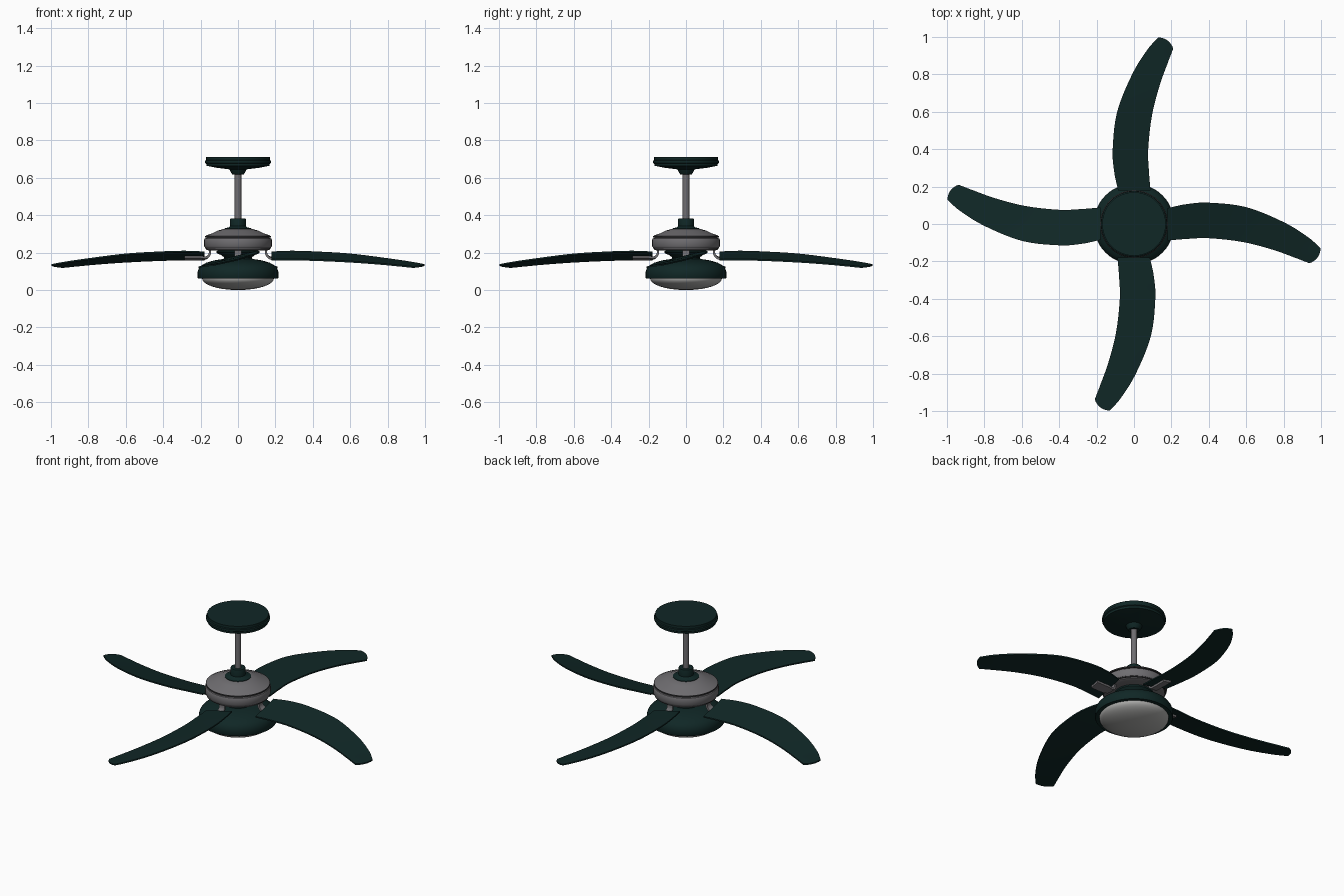
import bpy, bmesh, math
from mathutils import Vector, Matrix

if "Cube" in bpy.data.objects:
    bpy.data.objects.remove(bpy.data.objects["Cube"])


def material(name, rgb):
    m = bpy.data.materials.new(name)
    m.diffuse_color = (*rgb, 1)
    m.use_nodes = True
    m.node_tree.nodes["Principled BSDF"].inputs["Base Color"].default_value = m.diffuse_color
    return m


GREEN = material("dark green", (0.005, 0.02, 0.019))
GREY = material("metal grey", (0.16, 0.155, 0.165))
DARK = material("seam grey", (0.03, 0.03, 0.032))
GLASS = material("frosted glass", (0.42, 0.42, 0.41))


def finish(name, bm, mat, angle=35):
    bmesh.ops.remove_doubles(bm, verts=bm.verts, dist=1e-5)
    bmesh.ops.recalc_face_normals(bm, faces=bm.faces)
    me = bpy.data.meshes.new(name)
    bm.to_mesh(me)
    bm.free()
    me.materials.append(mat)
    ob = bpy.data.objects.new(name, me)
    bpy.context.collection.objects.link(ob)
    bpy.ops.object.select_all(action='DESELECT')
    ob.select_set(True)
    bpy.context.view_layer.objects.active = ob
    bpy.ops.object.shade_smooth_by_angle(angle=math.radians(angle))
    return ob


def lathe(name, profile, mat, n=48):
    """Revolve (radius, z) points around the z axis."""
    bm = bmesh.new()
    vs = [bm.verts.new((r, 0, z)) for r, z in profile]
    es = [bm.edges.new(p) for p in zip(vs, vs[1:])]
    bmesh.ops.spin(bm, geom=vs + es, cent=(0, 0, 0), axis=(0, 0, 1),
                   angle=2 * math.pi, steps=n, use_duplicate=False)
    return finish(name, bm, mat)


def smooth_path(pts, sub=5):
    """Catmull-Rom curve through the points."""
    p = [Vector(q) for q in pts]
    p = [2 * p[0] - p[1]] + p + [2 * p[-1] - p[-2]]
    out = []
    for a, b, c, d in zip(p, p[1:], p[2:], p[3:]):
        for i in range(sub):
            t = i / sub
            out.append(0.5 * (2 * b + (c - a) * t + (2 * a - 5 * b + 4 * c - d) * t * t
                              + (3 * b - a - 3 * c + d) * t ** 3))
    return out + [p[-2]]


def around(ob):
    """Repeat a part four times around the axis."""
    base = ob.name
    for k in range(4):
        o = ob if k == 0 else ob.copy()
        if k:
            bpy.context.collection.objects.link(o)
        o.name = f"{base}_{k + 1}"
        o.rotation_euler.z = k * math.pi / 2


# ceiling mount and rod
lathe("ceiling_canopy", [(0, .71), (.17, .71), (.17, .695), (.176, .692), (.176, .68),
                         (.17, .676), (.168, .664), (.11, .653), (.045, .645), (.038, .628),
                         (.03, .618), (0, .618)], GREEN)
lathe("down_rod", [(0, .64), (.018, .64), (.018, .33), (0, .33)], GREY, 24)
lathe("rod_collar", [(0, .383), (.04, .383), (.042, .378), (.042, .342), (.05, .335),
                     (.072, .33), (.072, .318), (0, .318)], GREEN, 32)

# motor housing with dark seams
lathe("motor_housing", [(0, .327), (.075, .327), (.11, .317), (.14, .302), (.165, .294),
                        (.176, .288), (.176, .283), (.168, .28), (.178, .275), (.181, .268),
                        (.181, .235), (.177, .228), (.17, .226), (.17, .216), (.155, .211),
                        (0, .211)], GREY)
for i, (r, z) in enumerate([(.1775, .285), (.176, .226)]):
    lathe(f"motor_seam_{i + 1}", [(r - .02, z + .004), (r, z + .004), (r, z - .004),
                                  (r - .02, z - .004), (r - .02, z + .004)], DARK)

# light fitting
lathe("neck", [(0, .215), (.11, .215), (.108, .203), (.09, .187), (.075, .175),
               (.075, .155), (0, .155)], GREEN)
lathe("light_housing", [(0, .166), (.08, .166), (.13, .158), (.17, .146), (.198, .13),
                        (.211, .113), (.216, .095), (.216, .066), (.213, .061), (.188, .061),
                        (.188, .07), (0, .07)], GREEN)
lens = [(.192 * math.cos(a), .062 - .062 * math.sin(a))
        for a in (math.radians(d) for d in range(0, 91, 9))]
lathe("glass_lens", [(0, .068), (.192, .068)] + lens[:-1] + [(0, 0)], GLASS)

# curved, pitched blades: high edge and low edge from root to tip
high = smooth_path([(.18, .085, .206), (.28, .106, .21), (.4, .114, .207), (.6, .09, .195),
                    (.8, .01, .17), (.93, -.07, .151), (.998, -.13, .138)])
low = smooth_path([(.18, -.088, .165), (.28, -.08, .166), (.4, -.076, .164), (.58, -.096, .156),
                   (.74, -.137, .145), (.86, -.18, .134), (.938, -.21, .126)])
bm = bmesh.new()
COLS = 8
rows = []
for i, (a, b) in enumerate(zip(high, low)):
    bulge = max(0, i - len(high) + 6) / 5 * .016       # rounded tip
    row = []
    for j in range(COLS + 1):
        t = j / COLS
        p = a.lerp(b, t) + Vector((.8, -.6, 0)) * bulge * 4 * t * (1 - t)
        p.x = min(p.x, 1)
        row.append(bm.verts.new(p))
    rows.append(row)
for r, s in zip(rows, rows[1:]):
    for j in range(COLS):
        bm.faces.new((r[j], r[j + 1], s[j + 1], s[j]))
bottom = bmesh.ops.extrude_face_region(bm, geom=bm.faces[:], use_keep_orig=True)
for v in bottom["geom"]:
    if isinstance(v, bmesh.types.BMVert):
        v.co.z -= .008
around(finish("blade", bm, GREEN))

# bent brackets carrying the blades
path = smooth_path([(.135, .225), (.148, .215), (.152, .19), (.168, .173), (.2, .17), (.285, .17)], 4)
bm = bmesh.new()
rings = []
for i, p in enumerate(path):
    t = (path[min(i + 1, len(path) - 1)] - path[max(i - 1, 0)]).normalized()
    n = Vector((-t.y, t.x)) * .006
    f = max(0, min(1, (p.x - .15) / .05))              # twist to the blade pitch
    w = .018 + .008 * f
    rings.append([bm.verts.new((p.x + s * n.x, y, p.y + s * n.y + .24 * f * y))
                  for s, y in ((1, w), (1, -w), (-1, -w), (-1, w))])
for a, b in zip(rings, rings[1:]):
    for j in range(4):
        k = (j + 1) % 4
        bm.faces.new((a[j], a[k], b[k], b[j]))
bm.faces.new(rings[0])
bm.faces.new(rings[-1])
around(finish("blade_bracket", bm, GREY))
